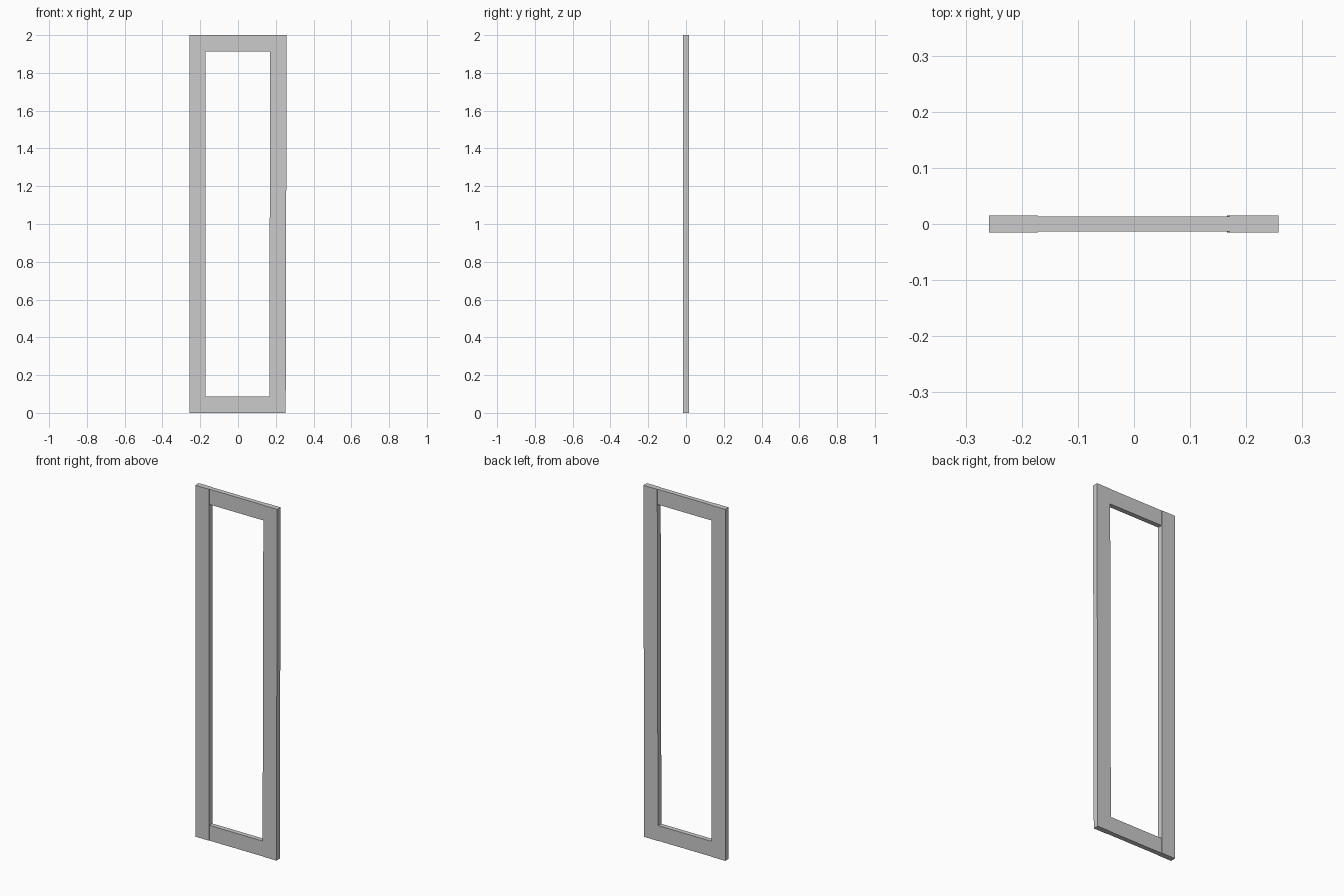
import bpy
import bmesh

if "Cube" in bpy.data.objects:
    bpy.data.objects.remove(bpy.data.objects["Cube"])

HEIGHT = 2.0
RAIL_H = 0.087
STILE_D, RAIL_D = 0.031, 0.027


def inner_right(z):
    """Inner edge of the slightly leaning right stile at height z."""
    return 0.1655 + 0.005 * z / HEIGHT


def plank(name, outline, depth):
    """Extrude an XZ outline into a flat board centred on y = 0."""
    bm = bmesh.new()
    face = bm.faces.new([bm.verts.new((x, -depth / 2, z)) for x, z in outline])
    out = bmesh.ops.extrude_face_region(bm, geom=[face])
    verts = [v for v in out["geom"] if isinstance(v, bmesh.types.BMVert)]
    bmesh.ops.translate(bm, verts=verts, vec=(0, depth, 0))
    bmesh.ops.recalc_face_normals(bm, faces=bm.faces)
    mesh = bpy.data.meshes.new(name)
    bm.to_mesh(mesh)
    bm.free()
    obj = bpy.data.objects.new(name, mesh)
    bpy.context.collection.objects.link(obj)
    return obj


# Upright stiles: the left one is plumb, the right one leans out a little
L_OUT, L_IN, WIDTH = -0.258, -0.1715, 0.087
plank("left_stile", [(L_OUT, 0), (L_IN, 0), (L_IN, HEIGHT), (L_OUT, HEIGHT)], STILE_D)
b, t = inner_right(0), inner_right(HEIGHT)
plank("right_stile", [(b, 0), (b + WIDTH, 0), (t + WIDTH, HEIGHT), (t, HEIGHT)], STILE_D)

# Thinner rails fitted between the stiles
for name, z0 in (("bottom_rail", 0.0), ("top_rail", HEIGHT - RAIL_H)):
    z1 = z0 + RAIL_H
    plank(name, [(L_IN, z0), (inner_right(z0), z0), (inner_right(z1), z1), (L_IN, z1)], RAIL_D)
